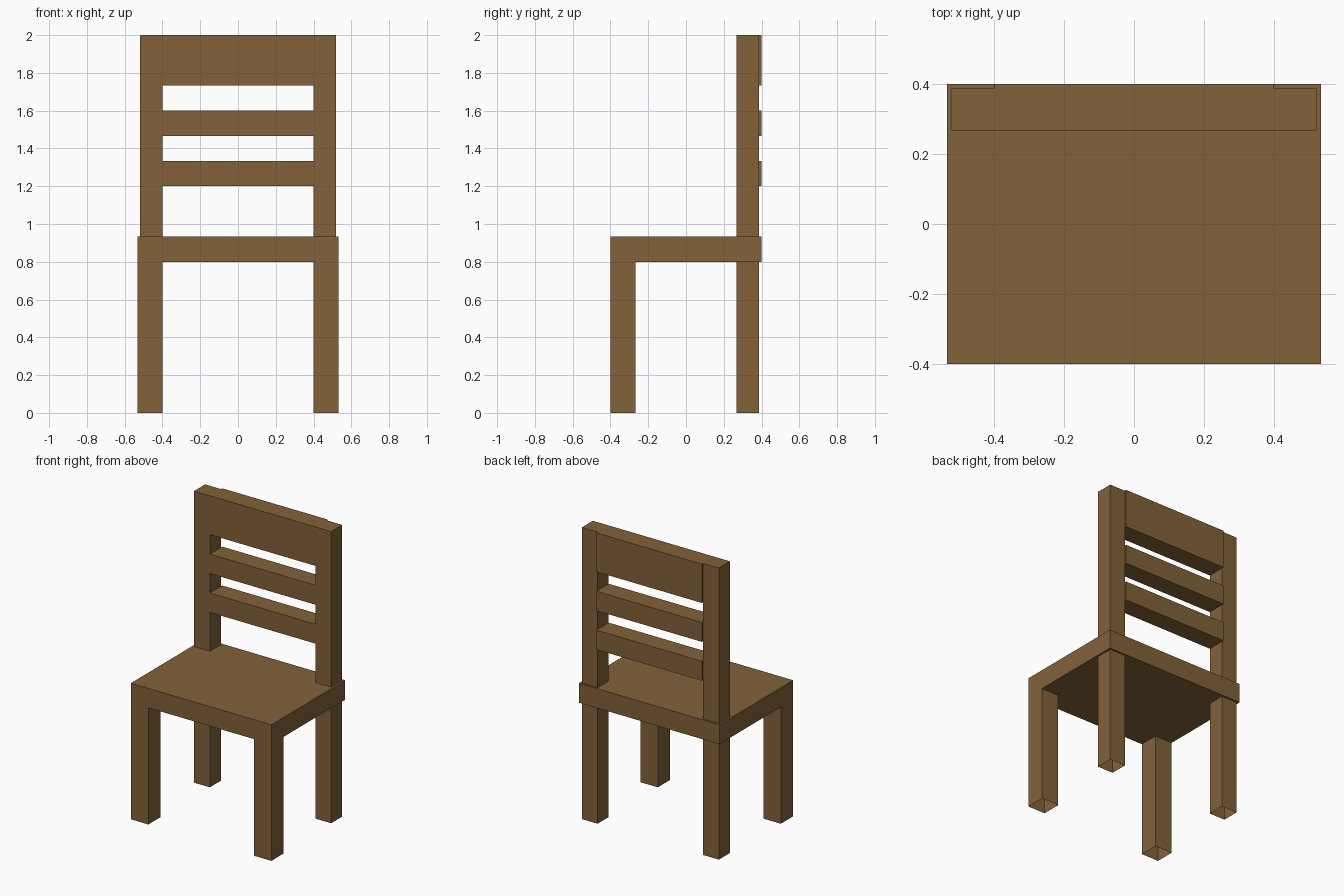
import bpy, bmesh
from mathutils import Vector

if "Cube" in bpy.data.objects:
    bpy.data.objects.remove(bpy.data.objects["Cube"])

U = 2 / 15          # timber thickness
G = 0.0133          # small inset of the back posts
wood = bpy.data.materials.new("brown wood")
wood.diffuse_color = (0.223, 0.122, 0.042, 1)
wood.use_nodes = True
wood.node_tree.nodes["Principled BSDF"].inputs["Base Color"].default_value = wood.diffuse_color


def add_box(bm, lo, hi, open_bottom=False, open_top=False):
    lo, hi = Vector(lo), Vector(hi)
    verts = bmesh.ops.create_cube(bm, size=1)["verts"]
    for v in verts:
        v.co = Vector([lo[i] if v.co[i] < 0 else hi[i] for i in range(3)])
    bm.normal_update()
    faces = {f for v in verts for f in v.link_faces}
    drop = [f for f in faces if (open_bottom and f.normal.z < -0.9)
            or (open_top and f.normal.z > 0.9)]
    if drop:
        bmesh.ops.delete(bm, geom=drop, context='FACES_ONLY')


def finish(name, bm):
    me = bpy.data.meshes.new(name)
    bm.to_mesh(me)
    bm.free()
    me.materials.append(wood)
    ob = bpy.data.objects.new(name, me)
    bpy.context.collection.objects.link(ob)


def box(name, lo, hi, **kw):
    bm = bmesh.new()
    add_box(bm, lo, hi, **kw)
    finish(name, bm)


# Seat with the front legs pulled down from its underside corners
bm = bmesh.new()
add_box(bm, (-4 * U, -3 * U, 6 * U), (4 * U, 3 * U, 7 * U))
for co, no in (((-3 * U, 0, 0), (1, 0, 0)), ((3 * U, 0, 0), (1, 0, 0)),
               ((0, -2 * U, 0), (0, 1, 0))):
    bmesh.ops.bisect_plane(bm, geom=bm.verts[:] + bm.edges[:] + bm.faces[:],
                           plane_co=co, plane_no=no)
bm.normal_update()
corners = []
for f in bm.faces:
    c = f.calc_center_median()
    if f.normal.z < -0.9 and abs(c.x) > 3 * U and c.y < -2 * U:
        corners.append(f)
new = bmesh.ops.extrude_face_region(bm, geom=corners)["geom"]
for v in new:
    if isinstance(v, bmesh.types.BMVert):
        v.co.z = 0
# leg ends are open
bmesh.ops.delete(bm, geom=[f for f in new if isinstance(f, bmesh.types.BMFace)],
                 context='FACES_ONLY')
bmesh.ops.dissolve_limit(bm, angle_limit=0.01, verts=bm.verts[:], edges=bm.edges[:])
finish("seat_and_front_legs", bm)

# Back legs and the posts above them
for side, s in (("left", -1), ("right", 1)):
    x0, x1 = sorted((s * 3 * U, s * (4 * U - G)))
    y0, y1 = 2 * U, 3 * U - G
    box("back_leg_" + side, (x0, y0, 0), (x1, y1, 6 * U),
        open_bottom=True, open_top=True)
    box("back_post_" + side, (x0, y0, 7 * U), (x1, y1, 2), open_bottom=True)

# Backrest slats, the top one twice as tall
for name, a, b in (("lower_slat", 9, 10), ("middle_slat", 11, 12), ("top_rail", 13, 15)):
    box(name, (-3 * U, 2 * U, a * U), (3 * U, 3 * U, b * U))
